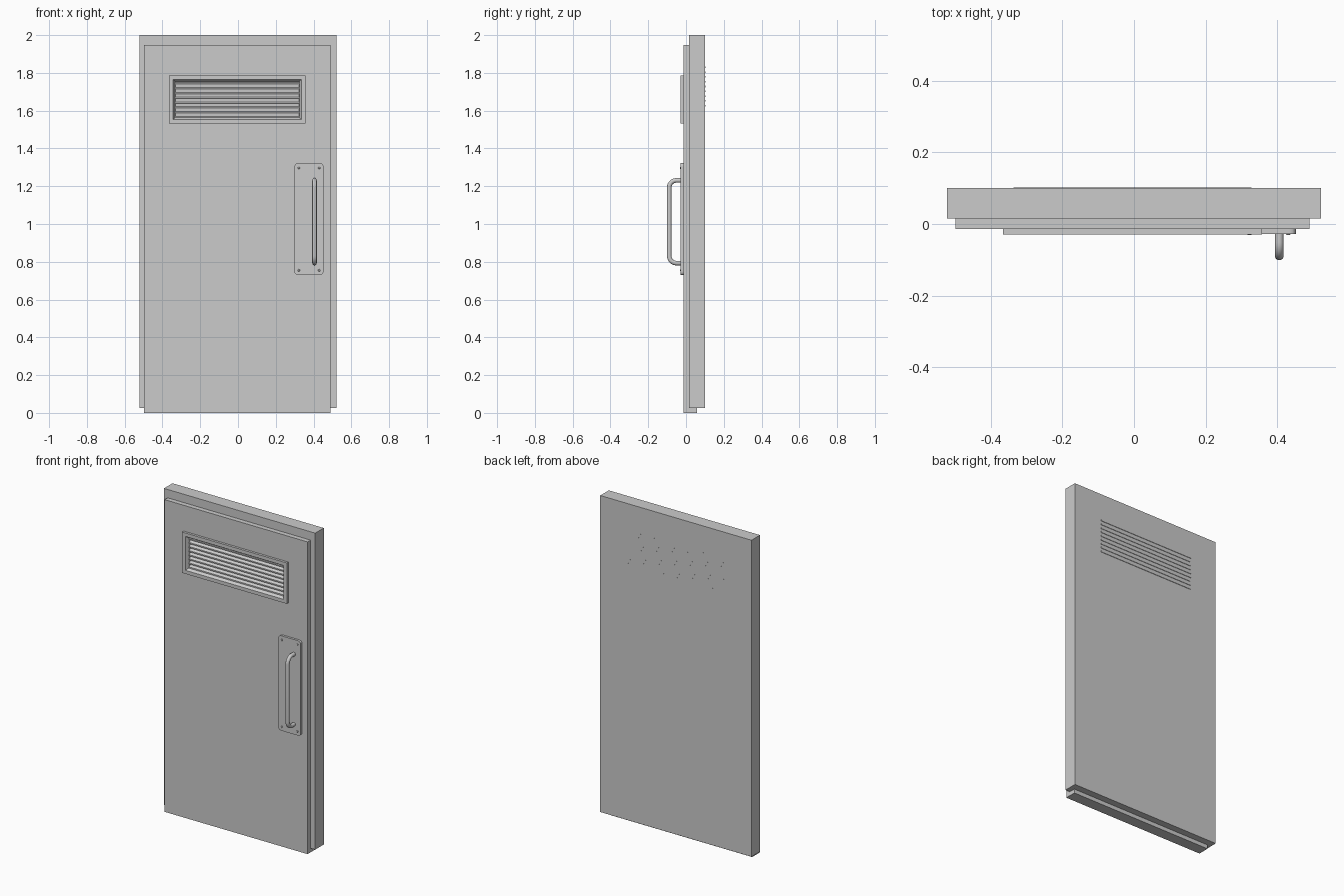
import bpy, bmesh, math
from mathutils import Vector

if "Cube" in bpy.data.objects:
    bpy.data.objects.remove(bpy.data.objects["Cube"])


def finish(name, bm):
    bmesh.ops.recalc_face_normals(bm, faces=bm.faces)
    me = bpy.data.meshes.new(name)
    bm.to_mesh(me)
    bm.free()
    ob = bpy.data.objects.new(name, me)
    bpy.context.collection.objects.link(ob)
    return ob


def loft(name, rings, closed=False):
    """Skin a list of equal-length point loops; cap the ends unless closed."""
    bm = bmesh.new()
    vs = [[bm.verts.new(p) for p in r] for r in rings]
    n = len(vs[0])
    pairs = list(zip(vs, vs[1:])) + ([(vs[-1], vs[0])] if closed else [])
    for a, b in pairs:
        for i in range(n):
            j = (i + 1) % n
            bm.faces.new((a[i], a[j], b[j], b[i]))
    if not closed:
        bm.faces.new(vs[0])
        bm.faces.new(vs[-1])
    return finish(name, bm)


def rect(x0, x1, z0, z1, y, inset=0.0):
    x0, x1, z0, z1 = x0 + inset, x1 - inset, z0 + inset, z1 - inset
    return [(x0, y, z0), (x1, y, z0), (x1, y, z1), (x0, y, z1)]


def box(name, x0, x1, y0, y1, z0, z1):
    return loft(name, [rect(x0, x1, z0, z1, y0), rect(x0, x1, z0, z1, y1)])


def rounded(x0, x1, z0, z1, y, r, steps=6):
    pts = []
    for k, (cx, cz) in enumerate([(x1 - r, z1 - r), (x0 + r, z1 - r), (x0 + r, z0 + r), (x1 - r, z0 + r)]):
        for s in range(steps + 1):
            a = math.pi / 2 * (k + s / steps)
            pts.append((cx + r * math.cos(a), y, cz + r * math.sin(a)))
    return pts


def smooth(ob):
    bpy.ops.object.select_all(action='DESELECT')
    ob.select_set(True)
    bpy.context.view_layer.objects.active = ob
    bpy.ops.object.shade_smooth_by_angle(angle=math.radians(35))


# Door body and front leaf
body = box("door_body", -0.522, 0.522, 0.016, 0.10, 0.025, 2.0)
leaf = box("door_leaf", -0.497, 0.49, -0.014, 0.057, 0.0, 1.948)

# Vent recess through the leaf and into the body
VENT = (-0.365, 0.357, 1.532, 1.787)
cutter = box("vent_cutter", VENT[0] + 0.033, VENT[1] - 0.033, -0.1, 0.065, VENT[2] + 0.03, VENT[3] - 0.03)
cutter.hide_render = True
cutter.hide_set(True)
for ob in (body, leaf):
    m = ob.modifiers.new("vent_recess", 'BOOLEAN')
    m.operation = 'DIFFERENCE'
    m.solver = 'EXACT'
    m.object = cutter

# Vent surround with sloped inner edge
loft("vent_frame", [
    rect(*VENT, -0.013), rect(*VENT, -0.029),
    rect(*VENT, -0.029, 0.022), rect(*VENT, -0.013, 0.032)], closed=True)

# Slanted slats, tips just showing at the back
for i in range(9):
    z = 1.566 + i * 0.0255
    t = 0.004
    profile = [(-0.008, z - t), (0.102, z + 0.056), (0.102, z + 0.056 + 2 * t), (-0.008, z + t)]
    loft(f"vent_slat_{i + 1}", [[(x, y, zz) for y, zz in profile] for x in (-0.336, 0.328)])

# Handle plate with rounded corners
PLATE = (0.299, 0.452, 0.73, 1.322)
loft("handle_plate", [
    rounded(*PLATE, -0.013, 0.018), rounded(*PLATE, -0.028, 0.018)])

# Plate screws
for k, (x, z) in enumerate([(0.322, 0.755), (0.430, 0.755), (0.322, 1.297), (0.430, 1.297)]):
    rings = []
    for r, y in ((0.006, -0.026), (0.006, -0.029), (0.004, -0.031)):
        rings.append([(x + r * math.cos(a * math.pi / 6), y, z + r * math.sin(a * math.pi / 6)) for a in range(12)])
    smooth(loft(f"plate_screw_{k + 1}", rings))

# Bent tube handle
R, BEND, X, Y, Z0, Z1 = 0.012, 0.038, 0.405, -0.089, 0.793, 1.231
path = [(-0.02, Z0, math.pi)]
for base, cz, ang0 in ((Z0, Z0 + BEND, 1.5 * math.pi), (Z1, Z1 - BEND, math.pi)):
    for s in range(9):
        a = ang0 - math.pi / 2 * s / 8
        path.append((Y + BEND + BEND * math.cos(a), cz + BEND * math.sin(a), a - math.pi / 2))
path[0] = (-0.02, Z0, math.pi)
path.append((-0.02, Z1, 0.0))
rings = []
for y, z, d in path:
    side = Vector((0, -math.sin(d), math.cos(d)))
    ring = []
    for k in range(16):
        a = math.tau * k / 16
        ring.append(Vector((X, y, z)) + Vector((1, 0, 0)) * R * math.cos(a) + side * R * math.sin(a))
    rings.append(ring)
smooth(loft("pull_handle", rings))
